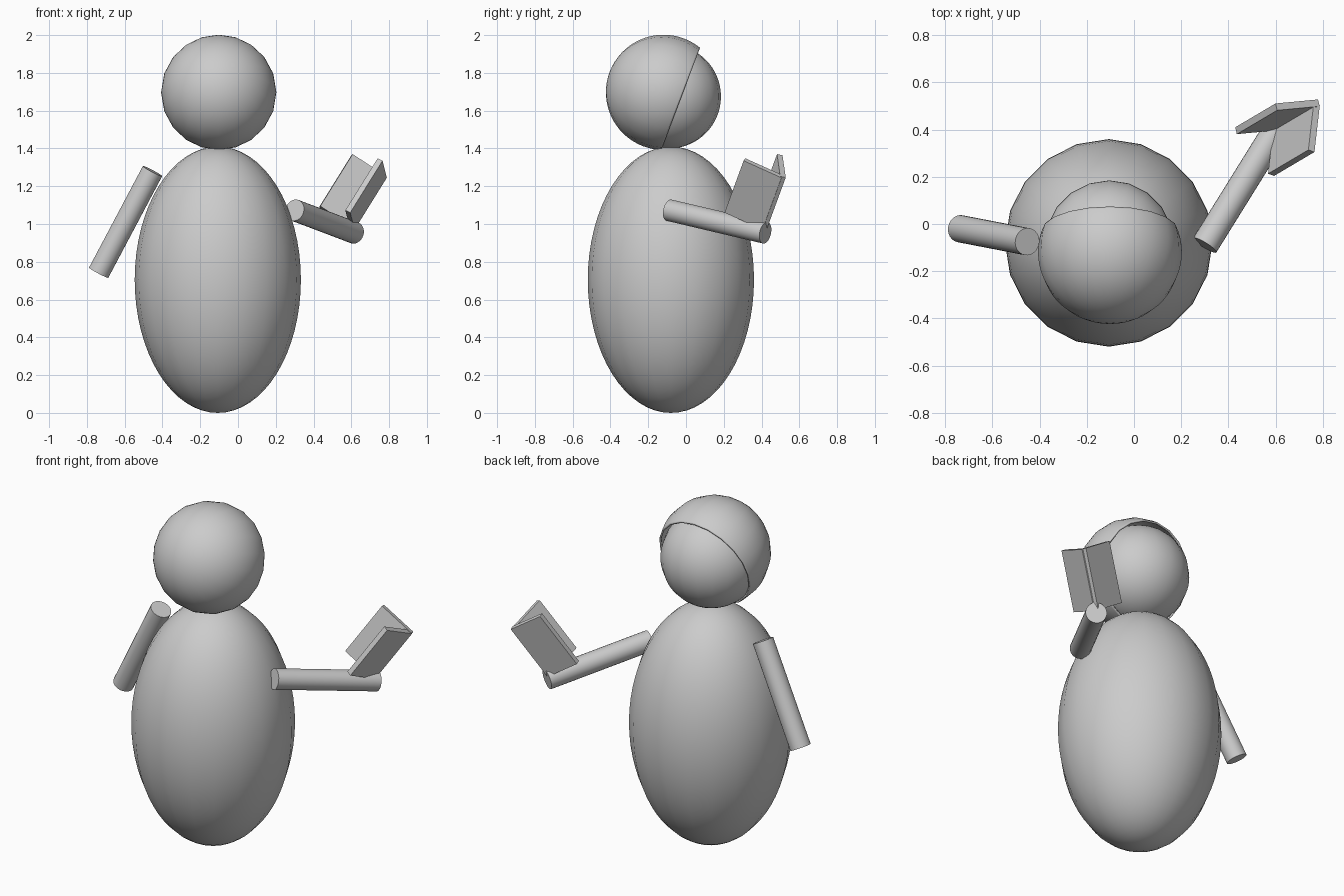
import bpy, bmesh, math
from mathutils import Vector

if "Cube" in bpy.data.objects:
    bpy.data.objects.remove(bpy.data.objects["Cube"])


def finish(name, bm, smooth=True):
    bmesh.ops.recalc_face_normals(bm, faces=bm.faces)
    me = bpy.data.meshes.new(name)
    bm.to_mesh(me)
    bm.free()
    ob = bpy.data.objects.new(name, me)
    bpy.context.collection.objects.link(ob)
    if smooth:
        bpy.context.view_layer.objects.active = ob
        ob.select_set(True)
        bpy.ops.object.shade_smooth_by_angle(angle=math.radians(40))
        ob.select_set(False)
    return ob


def ball(name, center, radii, axis=(0, 0, 1), cut=None):
    """Ellipsoid with its pole along axis, optionally cut open at a distance along it."""
    bm = bmesh.new()
    bmesh.ops.create_uvsphere(bm, u_segments=20, v_segments=32, radius=1)
    bmesh.ops.scale(bm, vec=radii, verts=bm.verts)
    if cut is not None:
        geom = bm.verts[:] + bm.edges[:] + bm.faces[:]
        bmesh.ops.bisect_plane(bm, geom=geom, plane_co=(0, 0, cut),
                               plane_no=(0, 0, 1), clear_outer=True)
    ob = finish(name, bm)
    ob.location = center
    ob.rotation_euler = Vector(axis).to_track_quat('Z', 'Y').to_euler()
    return ob


def rod(name, a, b, r):
    a, b = Vector(a), Vector(b)
    bm = bmesh.new()
    bmesh.ops.create_cone(bm, cap_ends=True, segments=24, radius1=r, radius2=r,
                          depth=(b - a).length)
    ob = finish(name, bm)
    ob.location = (a + b) / 2
    ob.rotation_euler = (b - a).to_track_quat('Z', 'Y').to_euler()


def slab(name, corner, u, v, w):
    """Box spanned by three edge vectors from one corner."""
    corner, u, v, w = map(Vector, (corner, u, v, w))
    bm = bmesh.new()
    bmesh.ops.create_cube(bm, size=1)
    for p in bm.verts:
        c = p.co + Vector((.5, .5, .5))
        p.co = corner + u * c.x + v * c.y + w * c.z
    finish(name, bm, smooth=False)


# Body and head
ball("body", (-0.107, -0.08, 0.705), (0.44, 0.44, 0.705))
ball("head", (-0.105, -0.09, 1.675), (0.275,) * 3)

# Open hood shell around the front of the head
hood = ball("hood", (-0.102, -0.119, 1.697), (0.305,) * 3, axis=(0, 0.935, -0.355), cut=0.097)
shell = hood.modifiers.new("thickness", 'SOLIDIFY')
shell.thickness = 0.01
shell.offset = -1

# Arms
rod("left_arm", (-0.4525, -0.075, 1.28), (-0.7375, -0.02, 0.7425), 0.058)
rod("right_arm", (0.30, -0.09, 1.073), (0.617, 0.42, 0.953), 0.058)

# Open book: two covers meeting at the spine
height = (0.171, 0.101, 0.275)
slab("book_right_cover", (0.594, 0.204, 1.06), height,
     (0.023, 0.20, -0.09), (-0.0257, 0.0092, 0.0126))
slab("book_left_cover", (0.429, 0.41, 1.089), height,
     (0.180, 0.017, -0.118), (0.007, -0.029, 0.006))
